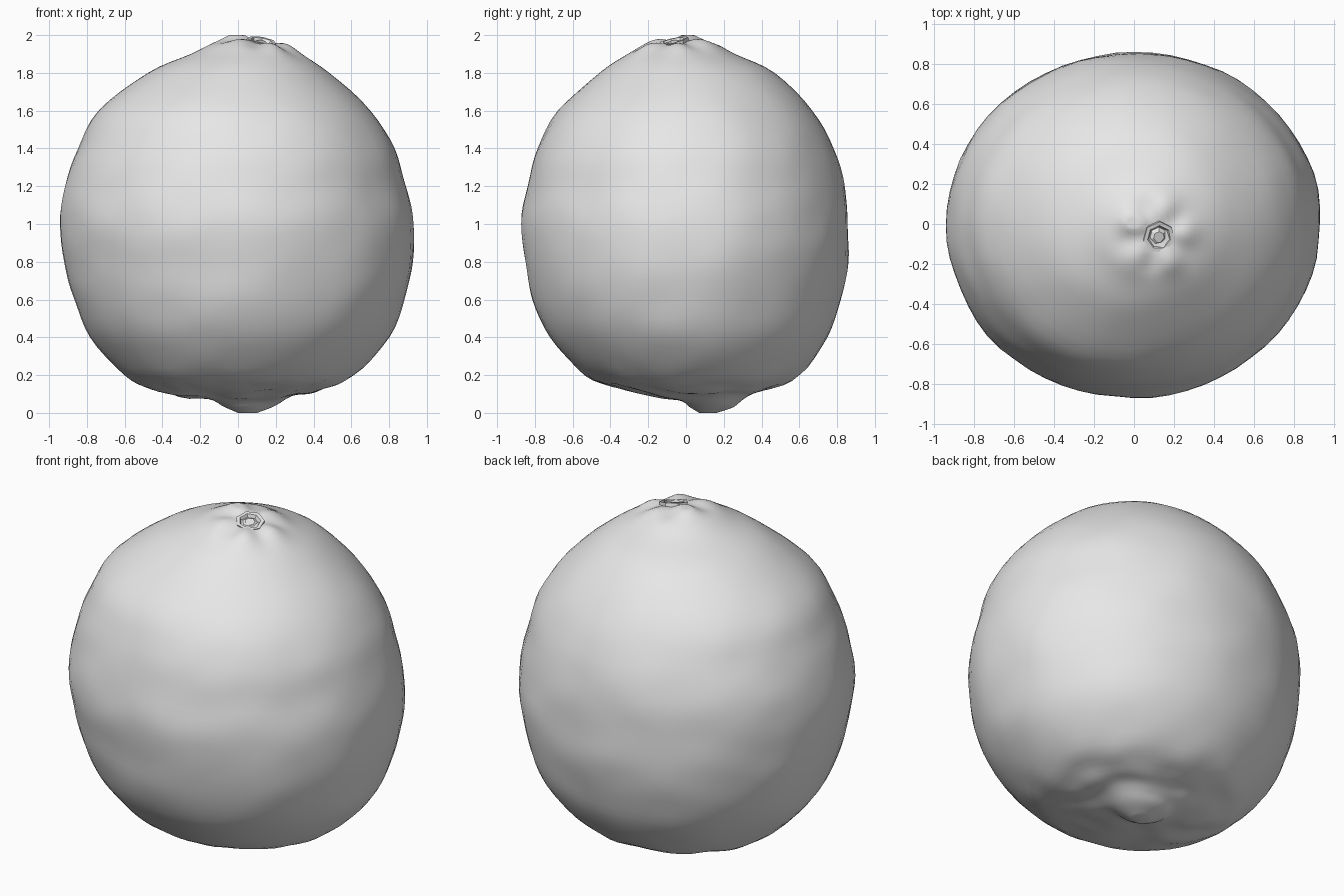
import bpy, bmesh, math
from mathutils import Vector, noise

cube = bpy.data.objects.get("Cube")
if cube:
    bpy.data.objects.remove(cube, do_unlink=True)

peel = bpy.data.materials.new("pale_grey_peel")
peel.use_nodes = True
grey = (0.8, 0.8, 0.8, 1.0)
peel.diffuse_color = grey
peel.node_tree.nodes["Principled BSDF"].inputs["Base Color"].default_value = grey

# Body outline: height, then left, right, front and back reach
PROFILE = [
    (0.0, 0.0, 0.1, 0.07, 0.16),
    (0.03, -0.07, 0.18, 0.02, 0.25),
    (0.07, -0.16, 0.26, -0.04, 0.3),
    (0.1, -0.37, 0.36, -0.2, 0.36),
    (0.13, -0.47, 0.47, -0.36, 0.45),
    (0.2, -0.6, 0.62, -0.54, 0.6),
    (0.4, -0.78, 0.8, -0.72, 0.75),
    (0.6, -0.87, 0.89, -0.81, 0.82),
    (0.8, -0.92, 0.93, -0.85, 0.86),
    (1.0, -0.94, 0.93, -0.87, 0.86),
    (1.2, -0.92, 0.89, -0.84, 0.84),
    (1.4, -0.85, 0.83, -0.79, 0.78),
    (1.6, -0.74, 0.7, -0.68, 0.67),
    (1.8, -0.48, 0.48, -0.46, 0.47),
    (1.9, -0.25, 0.33, -0.31, 0.26),
    (1.95, -0.15, 0.24, -0.22, 0.17),
    (1.98, -0.08, 0.12, -0.1, 0.09),
    (2.0, -0.02, 0.02, -0.02, 0.02),
]
SIDES, STEPS = 64, 4
STEM = Vector((0.12, -0.06, 1.955))


def smooth_rows(rows, steps):
    """Pass a smooth curve through every row of the outline."""
    out = []
    for i in range(len(rows) - 1):
        a, b, c, d = (rows[min(max(i + k, 0), len(rows) - 1)] for k in (-1, 0, 1, 2))
        for s in range(steps):
            t = s / steps
            out.append([q + 0.5 * t * (r - p + t * (2 * p - 5 * q + 4 * r - u
                        + t * (3 * (q - r) + u - p)))
                        for p, q, r, u in zip(a, b, c, d)])
    return out + [list(rows[-1])]


def roughen(p):
    """Uneven skin, a lumpy underside and a puckered hollow at the stem."""
    lumps = noise.noise(p * 2.5) * 0.012 + noise.noise(p * 6) * 0.007
    z = p.z
    if 0.04 < z < 0.35:
        z += noise.noise(p * 7) * 0.025 * min(1, (z - 0.04) * 20) * (1 - z / 0.35)
    if z > 1.6:
        away = p.xy - STEM.xy
        dist = away.length
        pleats = math.sin(5 * math.atan2(away.y, away.x) + 1)
        z -= 0.022 * math.exp(-(dist / 0.08) ** 2)
        z += 0.012 * pleats * math.exp(-((dist - 0.15) / 0.07) ** 2)
    return Vector((p.x * (1 + lumps), p.y * (1 + lumps), min(z, 2)))


def finish(bm, name, sharp):
    """Turn a bmesh into a shaded object."""
    bmesh.ops.recalc_face_normals(bm, faces=bm.faces)
    mesh = bpy.data.meshes.new(name)
    bm.to_mesh(mesh)
    bm.free()
    mesh.materials.append(peel)
    obj = bpy.data.objects.new(name, mesh)
    bpy.context.collection.objects.link(obj)
    bpy.ops.object.select_all(action='DESELECT')
    obj.select_set(True)
    bpy.context.view_layer.objects.active = obj
    bpy.ops.object.shade_smooth_by_angle(angle=math.radians(sharp))
    return obj


# Fruit body, lofted from rings, with the blossom nub underneath
bm = bmesh.new()
rings = []
for z, left, right, front, back in smooth_rows(PROFILE, STEPS):
    ring = []
    for i in range(SIDES):
        a = math.tau * i / SIDES
        p = Vector(((left + right) / 2 + (right - left) / 2 * math.cos(a),
                    (front + back) / 2 + (back - front) / 2 * math.sin(a), z))
        ring.append(bm.verts.new(roughen(p)))
    rings.append(ring)
for low, high in zip(rings, rings[1:]):
    for i in range(SIDES):
        j = (i + 1) % SIDES
        bm.faces.new((low[i], low[j], high[j], high[i]))
bm.faces.new(rings[0])
bm.faces.new(rings[-1])
finish(bm, "fruit_body", 50)

# Stem button: a small tilted rim with a raised centre
bm = bmesh.new()
base = bmesh.ops.create_circle(bm, cap_ends=True, segments=7, radius=0.08)
cap = bm.faces[:][0]
if cap.normal.z < 0:
    cap.normal_flip()
side = bmesh.ops.extrude_face_region(bm, geom=[cap])
top = [f for f in side["geom"] if isinstance(f, bmesh.types.BMFace)]
for v in top[0].verts:
    v.co.z += 0.03
bmesh.ops.inset_region(bm, faces=top, thickness=0.02, depth=0)
bmesh.ops.inset_region(bm, faces=top, thickness=0.012, depth=-0.02)
bmesh.ops.inset_region(bm, faces=top, thickness=0.02, depth=0.015)
for v in bm.verts:
    v.co.z += noise.noise(v.co * 30) * 0.006
stem = finish(bm, "stem_button", 25)
stem.location = STEM - Vector((0, 0, 0.012))
stem.rotation_euler = (math.radians(12), math.radians(12), 0)
